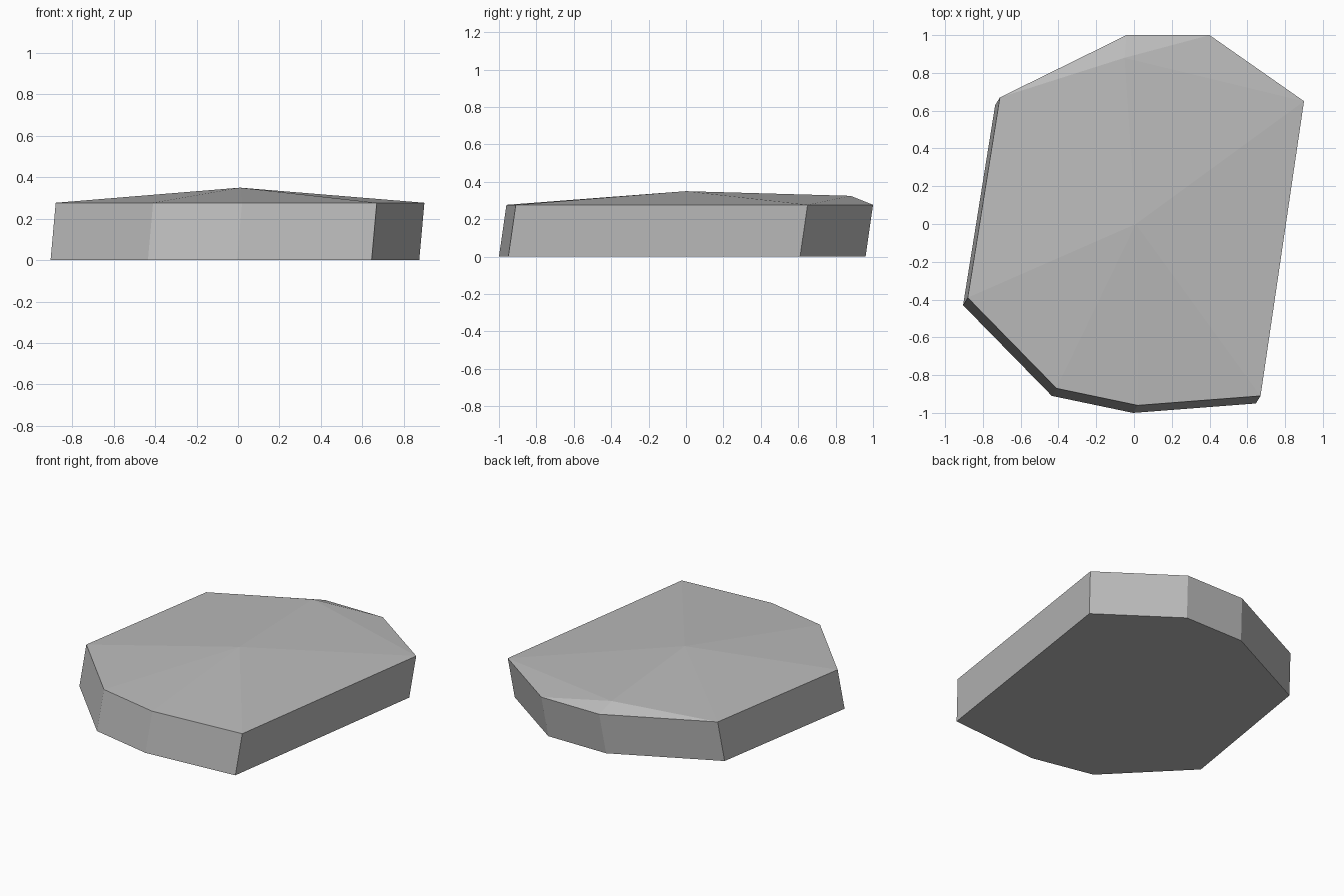
import bpy, bmesh
from mathutils import Vector

cube = bpy.data.objects.get("Cube")
if cube:
    bpy.data.objects.remove(cube, do_unlink=True)

# Stone colour
stone = bpy.data.materials.new("stone_grey")
stone.use_nodes = True
GREY = (0.5, 0.5, 0.5, 1)
stone.diffuse_color = GREY
bsdf = stone.node_tree.nodes["Principled BSDF"]
bsdf.inputs["Base Color"].default_value = GREY
bsdf.inputs["Roughness"].default_value = 0.9

# Rim outline, counter-clockwise from the right corner
RIM = [(-0.88, -0.39), (-0.41, -0.87), (0.02, -0.96), (0.67, -0.91),
       (0.9, 0.65), (0.4, 1.0), (-0.04, 1.0), (-0.22, 0.911), (-0.71, 0.67)]
HEIGHT = 0.277
LEAN = Vector((0.025, 0.04, HEIGHT))

bm = bmesh.new()
top = [bm.verts.new((x, y, HEIGHT)) for x, y in RIM]
base = [bm.verts.new(v.co - LEAN) for v in top]
count = len(RIM)

# Leaning side walls and flat underside
for i in range(count):
    j = (i + 1) % count
    bm.faces.new((base[i], base[j], top[j], top[i]))
bm.faces.new(base[::-1])

# Low crown, and a second peak over the chipped back edge
crown = bm.verts.new((0.01, 0, 0.35))
chip = bm.verts.new((-0.05, 0.88, 0.325))
for i in range(count):
    peak = chip if 4 <= i <= 7 else crown
    bm.faces.new((top[i], top[(i + 1) % count], peak))
bm.faces.new((top[4], chip, crown))
bm.faces.new((chip, top[8], crown))
bmesh.ops.recalc_face_normals(bm, faces=bm.faces[:])

mesh = bpy.data.meshes.new("stone_slab")
bm.to_mesh(mesh)
bm.free()
mesh.materials.append(stone)
slab = bpy.data.objects.new("stone_slab", mesh)
bpy.context.collection.objects.link(slab)
